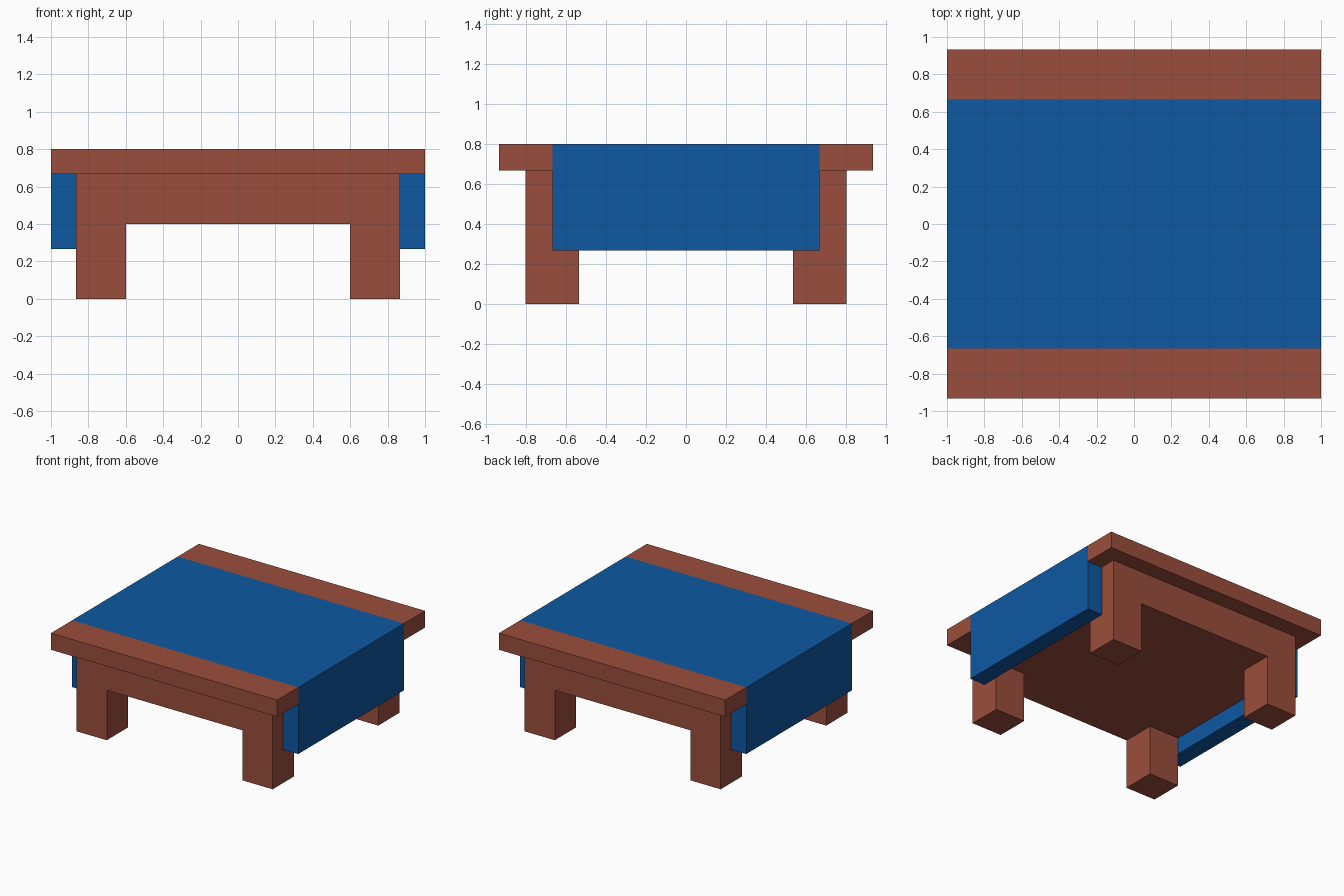
import bpy
import bmesh

cube = bpy.data.objects.get("Cube")
if cube:
    bpy.data.objects.remove(cube, do_unlink=True)

U = 1 / 15  # the whole table sits on a 30-unit grid


def material(name, rgb):
    m = bpy.data.materials.new(name)
    m.use_nodes = True
    m.diffuse_color = (*rgb, 1)
    m.node_tree.nodes["Principled BSDF"].inputs["Base Color"].default_value = (*rgb, 1)
    return m


wood = material("reddish wood", (0.323, 0.076, 0.045))
cloth = material("blue cloth", (0.004, 0.098, 0.361))


def prism(name, profile, y0, y1, mat):
    """Extrude an x/z outline (in grid units) from y0 to y1."""
    bm = bmesh.new()
    face = bm.faces.new([bm.verts.new((x * U, y0 * U, z * U)) for x, z in profile])
    ext = bmesh.ops.extrude_face_region(bm, geom=[face])
    moved = [v for v in ext["geom"] if isinstance(v, bmesh.types.BMVert)]
    bmesh.ops.translate(bm, verts=moved, vec=(0, (y1 - y0) * U, 0))
    bmesh.ops.recalc_face_normals(bm, faces=bm.faces)
    mesh = bpy.data.meshes.new(name)
    bm.to_mesh(mesh)
    bm.free()
    mesh.materials.append(mat)
    obj = bpy.data.objects.new(name, mesh)
    bpy.context.collection.objects.link(obj)
    return obj


def box(name, x0, x1, y0, y1, z0, z1, mat):
    return prism(name, [(x0, z0), (x1, z0), (x1, z1), (x0, z1)], y0, y1, mat)


# Solid apron block under the top
box("apron", -13, 13, -12, 12, 6, 10, wood)

# Exposed wooden ends of the tabletop, front and back
box("tabletop_front", -15, 15, -14, -10, 10, 12, wood)
box("tabletop_back", -15, 15, 10, 14, 10, 12, wood)

# Cloth runner draped over the top and hanging down both sides
runner = [(-15, 4), (-13, 4), (-13, 10), (13, 10),
          (13, 4), (15, 4), (15, 12), (-15, 12)]
prism("cloth_runner", runner, -10, 10, cloth)

# Four square legs
for side, x in (("right", -13), ("left", 9)):
    for end, y in (("front", -12), ("back", 8)):
        box(f"leg_{end}_{side}", x, x + 4, y, y + 4, 0, 6, wood)
